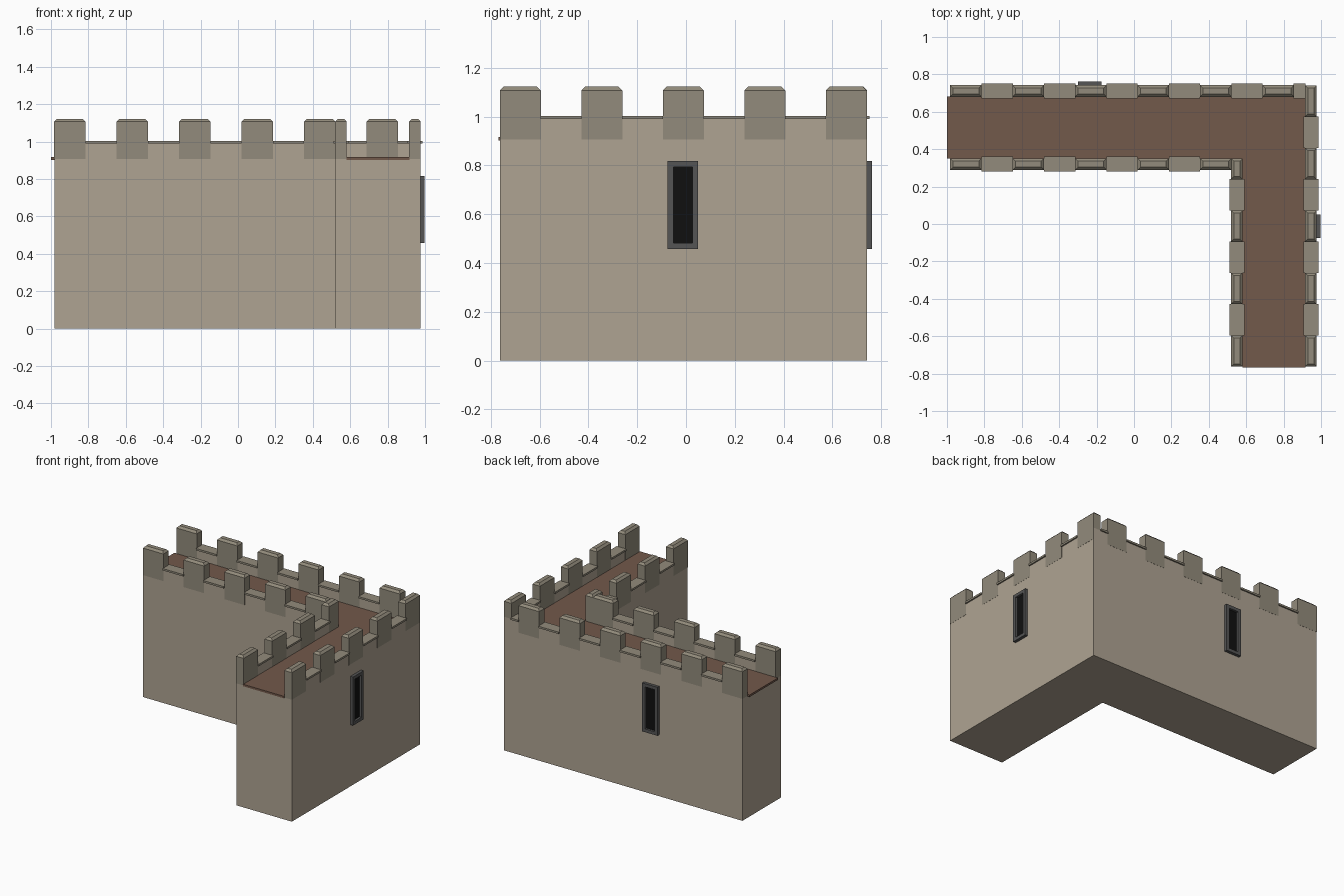
import bpy, bmesh

if "Cube" in bpy.data.objects:
    bpy.data.objects.remove(bpy.data.objects["Cube"])


def mat(name, r, g, b):
    m = bpy.data.materials.new(name)
    m.diffuse_color = (r, g, b, 1)
    m.use_nodes = True
    m.node_tree.nodes["Principled BSDF"].inputs["Base Color"].default_value = m.diffuse_color
    return m


WALL = mat("wall_stone", 0.43, 0.37, 0.29)
TRIM = mat("trim_stone", 0.29, 0.26, 0.20)
WOOD = mat("walkway_brown", 0.17, 0.10, 0.07)
FRAME = mat("frame_grey", 0.09, 0.09, 0.09)
DARK = mat("dark_opening", 0.005, 0.005, 0.005)


def finish(bm, name, m):
    bmesh.ops.recalc_face_normals(bm, faces=bm.faces)
    me = bpy.data.meshes.new(name)
    bm.to_mesh(me)
    bm.free()
    ob = bpy.data.objects.new(name, me)
    me.materials.append(m)
    bpy.context.collection.objects.link(ob)
    return ob


def prism(name, pts, z0, z1, m):
    bm = bmesh.new()
    f = bm.faces.new([bm.verts.new((x, y, z0)) for x, y in pts])
    up = bmesh.ops.extrude_face_region(bm, geom=[f])["geom"]
    bmesh.ops.translate(bm, vec=(0, 0, z1 - z0),
                        verts=[v for v in up if isinstance(v, bmesh.types.BMVert)])
    return finish(bm, name, m)


def box(name, x0, x1, y0, y1, z0, z1, m, chamfer=0):
    bm = bmesh.new()
    bmesh.ops.create_cube(bm, size=1)
    for v in bm.verts:
        v.co = (x1 if v.co.x > 0 else x0, y1 if v.co.y > 0 else y0, z1 if v.co.z > 0 else z0)
    if chamfer:
        top = [e for e in bm.edges if all(v.co.z > z1 - 1e-4 for v in e.verts)]
        bmesh.ops.bevel(bm, geom=top, offset=chamfer, segments=1, affect='EDGES')
    return finish(bm, name, m)


def ell(x0, x1, xi, y0, y1, yi):
    return [(x0, yi), (xi, yi), (xi, y0), (x1, y0), (x1, y1), (x0, y1)]


# Main L-shaped wall and walkway
X0, X1, XI = -0.982, 0.976, 0.52
Y0, Y1, YI = -0.762, 0.741, 0.29
T = 0.06
prism("wall_body", ell(X0, X1, XI, Y0, Y1, YI), 0, 0.906, WALL)
prism("walkway", ell(-1.0, X1 - T, XI + T, -0.768, Y1 - T, YI + T), 0.902, 0.917, WOOD)

# Outer and inner parapets
prism("outer_parapet", [(X0, Y1 - T), (X1 - T, Y1 - T), (X1 - T, Y0), (X1, Y0), (X1, Y1), (X0, Y1)],
      0.906, 0.992, WALL)
prism("inner_parapet", [(X0, YI), (XI, YI), (XI, Y0), (XI + T, Y0), (XI + T, YI + T), (X0, YI + T)],
      0.906, 0.992, WALL)


def row(name, along_x, start, end, side, count, last):
    """Alternate chamfered merlons and overhanging coping slabs."""
    step, length, p, o = 0.334, 0.166, 0.001, 0.01

    def piece(n, a, b, grow, z0, z1, c=0):
        s = (side - grow, side + T + grow)
        r = (a, b) + s if along_x else s + (a, b)
        box(n, *r, z0, z1, TRIM, c)

    for i in range(count):
        a = start + i * step
        b = min(a + length, last)
        piece(f"{name}_merlon", a - p, b + p, p, 0.906, 1.122, 0.015)
        nxt = min(a + step, end)
        if nxt > b + 0.01:
            piece(f"{name}_coping", b, nxt, o, 0.989, 1.003)


row("back", True, X0, X1 - T, Y1 - T, 6, 1)
row("front", True, X0, XI, YI, 5, XI)
row("right", False, Y0, Y1, X1 - T, 5, Y1)
row("inner", False, Y0, YI + T, XI, 4, YI + T)


def window(name, centre, on_x):
    """Raised frame around a dark slit."""
    w, b, z0, z1 = 0.0625, 0.024, 0.457, 0.817
    base = X1 if on_x else Y1

    def bar(part, a0, a1, c0, c1, d, m):
        a, n = (centre + a0, centre + a1), (base - 0.01, base + d)
        box(f"{name}_{part}", *((n + a) if on_x else (a + n)), c0, c1, m)

    for s in (-1, 1):
        lo, hi = sorted((s * w, s * (w - b)))
        bar("frame_side", lo, hi, z0, z1, 0.022, FRAME)
    bar("frame_sill", b - w, w - b, z0, z0 + b, 0.022, FRAME)
    bar("frame_lintel", b - w, w - b, z1 - b, z1, 0.022, FRAME)
    bar("slit", b - w, w - b, z0 + b, z1 - b, 0.006, DARK)


window("right_window", -0.0125, True)
window("back_window", -0.237, False)
